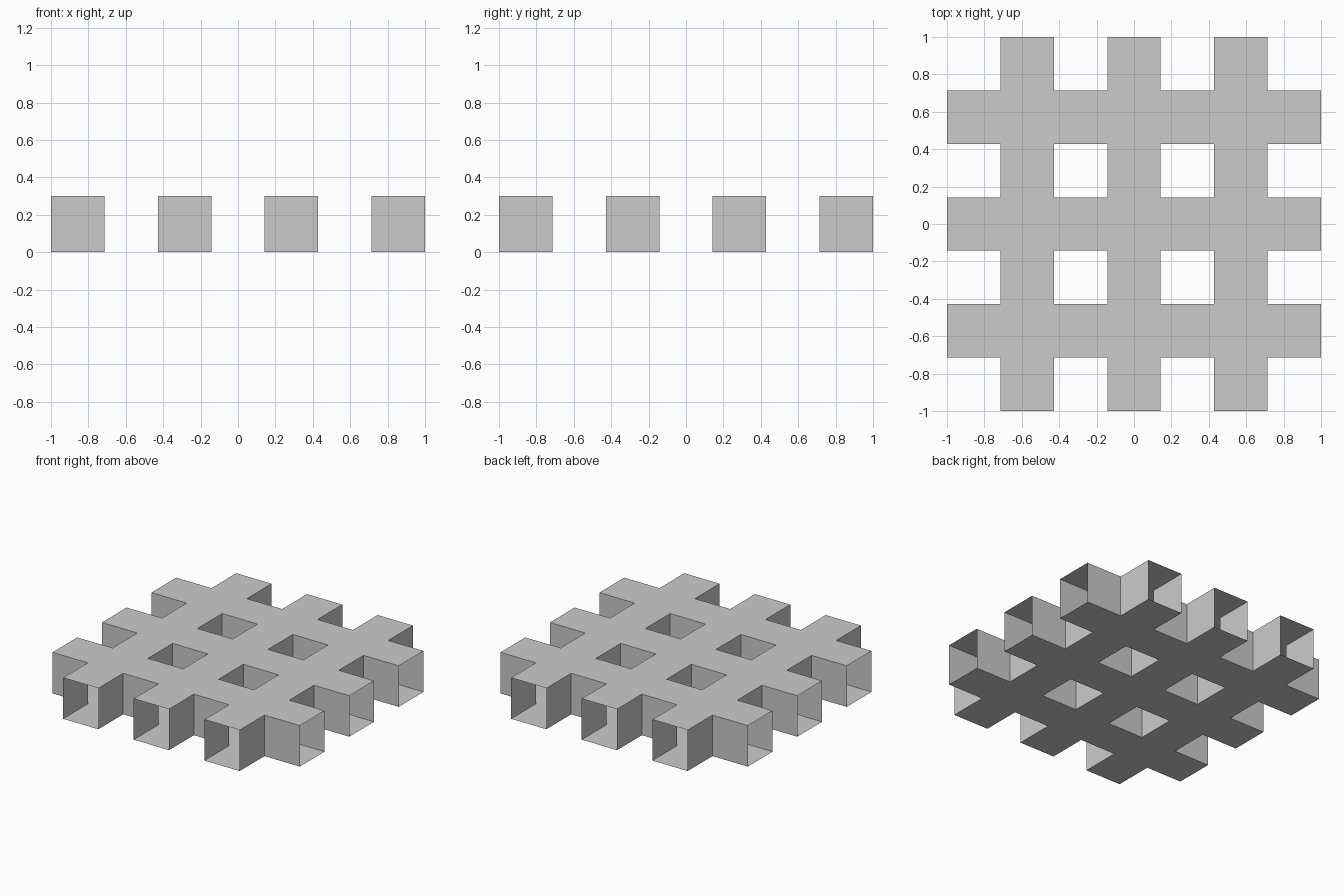
import bpy
import bmesh

if "Cube" in bpy.data.objects:
    bpy.data.objects.remove(bpy.data.objects["Cube"])

N = 7            # grid cells per side
HEIGHT = 0.30
CELL = 2 / N

bm = bmesh.new()

# Floor sheet: a 7 x 7 grid with every other cell cut away, leaving crossing strips
bmesh.ops.create_grid(bm, x_segments=N, y_segments=N, size=1)


def is_hole(face):
    c = face.calc_center_median()
    i, j = int((c.x + 1) / CELL), int((c.y + 1) / CELL)
    return i % 2 == 0 and j % 2 == 0


bmesh.ops.delete(bm, geom=[f for f in bm.faces if is_hole(f)], context='FACES')

# Top sheet and upright walls
ext = bmesh.ops.extrude_face_region(bm, geom=bm.faces[:], use_keep_orig=True)
top = [v for v in ext['geom'] if isinstance(v, bmesh.types.BMVert)]
bmesh.ops.translate(bm, verts=top, vec=(0, 0, HEIGHT))
bmesh.ops.recalc_face_normals(bm, faces=bm.faces[:])

# Open the outer end of every square tube
ends = [f for f in bm.faces
        if max(abs(f.calc_center_median().x), abs(f.calc_center_median().y)) > 0.99]
bmesh.ops.delete(bm, geom=ends, context='FACES_ONLY')

mesh = bpy.data.meshes.new("tube_lattice")
bm.to_mesh(mesh)
bm.free()
bpy.context.collection.objects.link(bpy.data.objects.new("tube_lattice", mesh))
